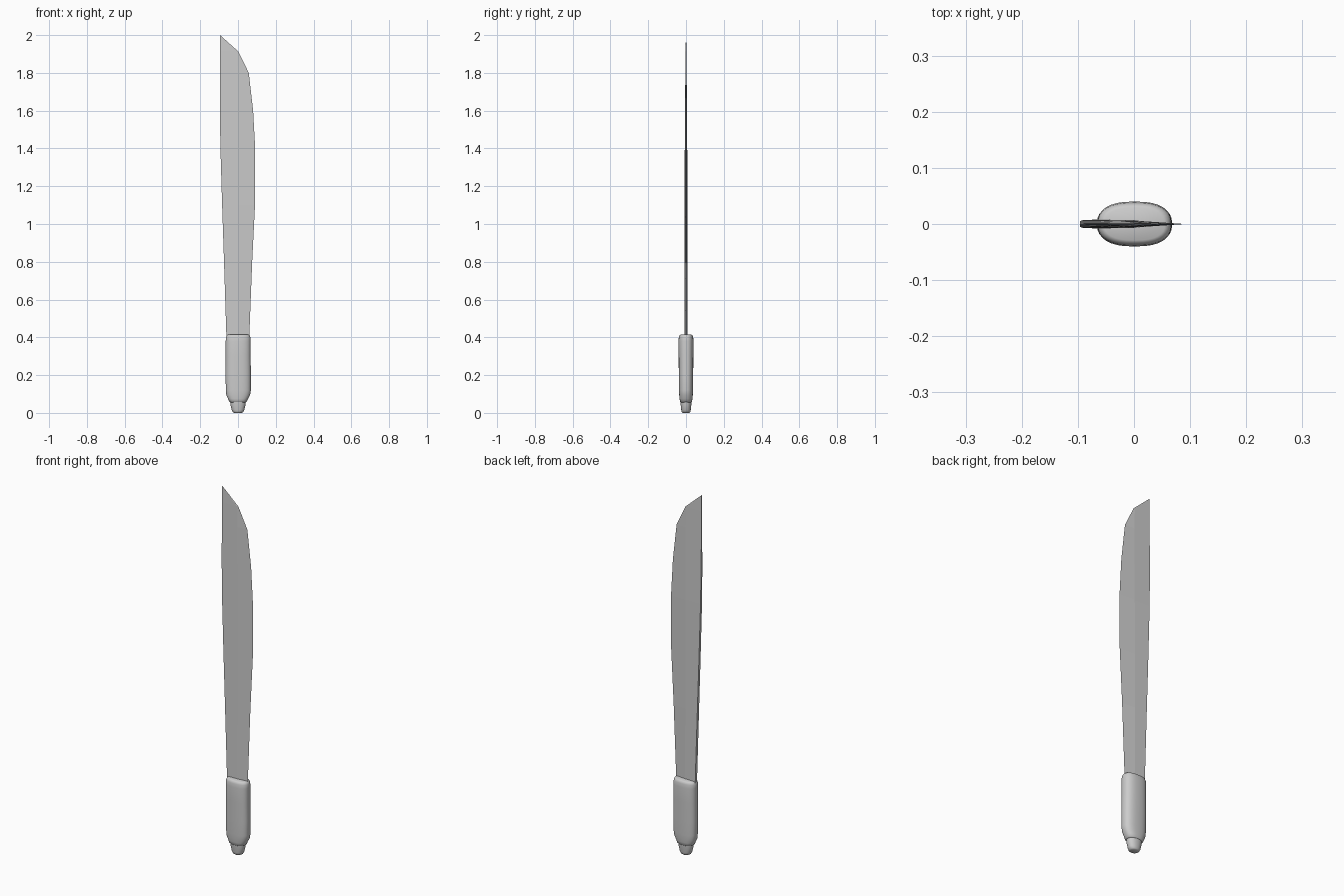
import bpy, bmesh, math

if "Cube" in bpy.data.objects:
    bpy.data.objects.remove(bpy.data.objects["Cube"])


def finish(name, bm, angle):
    bmesh.ops.recalc_face_normals(bm, faces=bm.faces)
    mesh = bpy.data.meshes.new(name)
    bm.to_mesh(mesh)
    bm.free()
    ob = bpy.data.objects.new(name, mesh)
    bpy.context.collection.objects.link(ob)
    bpy.ops.object.select_all(action='DESELECT')
    ob.select_set(True)
    bpy.context.view_layer.objects.active = ob
    if angle:
        bpy.ops.object.shade_smooth_by_angle(angle=math.radians(angle))
    return ob


def loft(bm, rings):
    """Skin a stack of closed rings and cap both ends."""
    loops = [[bm.verts.new(p) for p in ring] for ring in rings]
    for a, b in zip(loops, loops[1:]):
        n = len(a)
        for i in range(n):
            j = (i + 1) % n
            bm.faces.new((a[i], a[j], b[j], b[i]))
    bm.faces.new(loops[0])
    bm.faces.new(loops[-1])


def oval(z, cx, rx, ry, power, n=32):
    ring = []
    for i in range(n):
        a = 2 * math.pi * i / n
        c, s = math.cos(a), math.sin(a)
        ring.append((cx + rx * math.copysign(abs(c) ** (2 / power), c),
                     ry * math.copysign(abs(s) ** (2 / power), s), z))
    return ring


def grip_part(name, rows, power):
    bm = bmesh.new()
    loft(bm, [oval(*row, power) for row in rows])
    return finish(name, bm, 50)


# Blade: thick spine, ridge line near the middle, sharp cutting edge
# rows: z, spine x, ridge x, edge x, half thickness
blade_rows = [
    (0.36, -0.060, 0.000, 0.058, 0.0080),
    (0.80, -0.074, 0.000, 0.075, 0.0076),
    (1.10, -0.084, 0.000, 0.090, 0.0072),
    (1.40, -0.093, 0.000, 0.091, 0.0066),
    (1.60, -0.096, 0.000, 0.080, 0.0052),
    (1.80, -0.096, 0.000, 0.057, 0.0034),
    (1.913, -0.096, -0.004, 0.002, 0.0022),
    (2.00, -0.096, -0.0955, -0.095, 0.0006),
]
bm = bmesh.new()
loft(bm, [[(s, -t, z), (r, -t * 0.85, z), (e, 0, z), (r, t * 0.85, z), (s, t, z)]
          for z, s, r, e, t in blade_rows])
finish("blade", bm, 0)

# Handle grip: rounded oval sleeve, rows are z, centre x, half width, half depth
grip_part("handle_grip", [
    (0.056, 0.000, 0.040, 0.028),
    (0.060, 0.000, 0.047, 0.032),
    (0.075, 0.000, 0.053, 0.034),
    (0.095, 0.001, 0.063, 0.036),
    (0.120, 0.002, 0.066, 0.037),
    (0.200, 0.001, 0.067, 0.038),
    (0.300, 0.001, 0.066, 0.039),
    (0.380, 0.001, 0.066, 0.040),
    (0.400, 0.001, 0.065, 0.038),
    (0.410, 0.001, 0.061, 0.035),
    (0.414, 0.001, 0.054, 0.029),
], 2.5)

# Butt: smaller tapered knob under the grip
grip_part("handle_butt", [
    (0.000, 0.0, 0.020, 0.018),
    (0.004, 0.0, 0.027, 0.023),
    (0.015, 0.0, 0.033, 0.025),
    (0.040, 0.0, 0.039, 0.028),
    (0.064, 0.0, 0.042, 0.030),
    (0.090, 0.0, 0.042, 0.030),
], 2.2)
